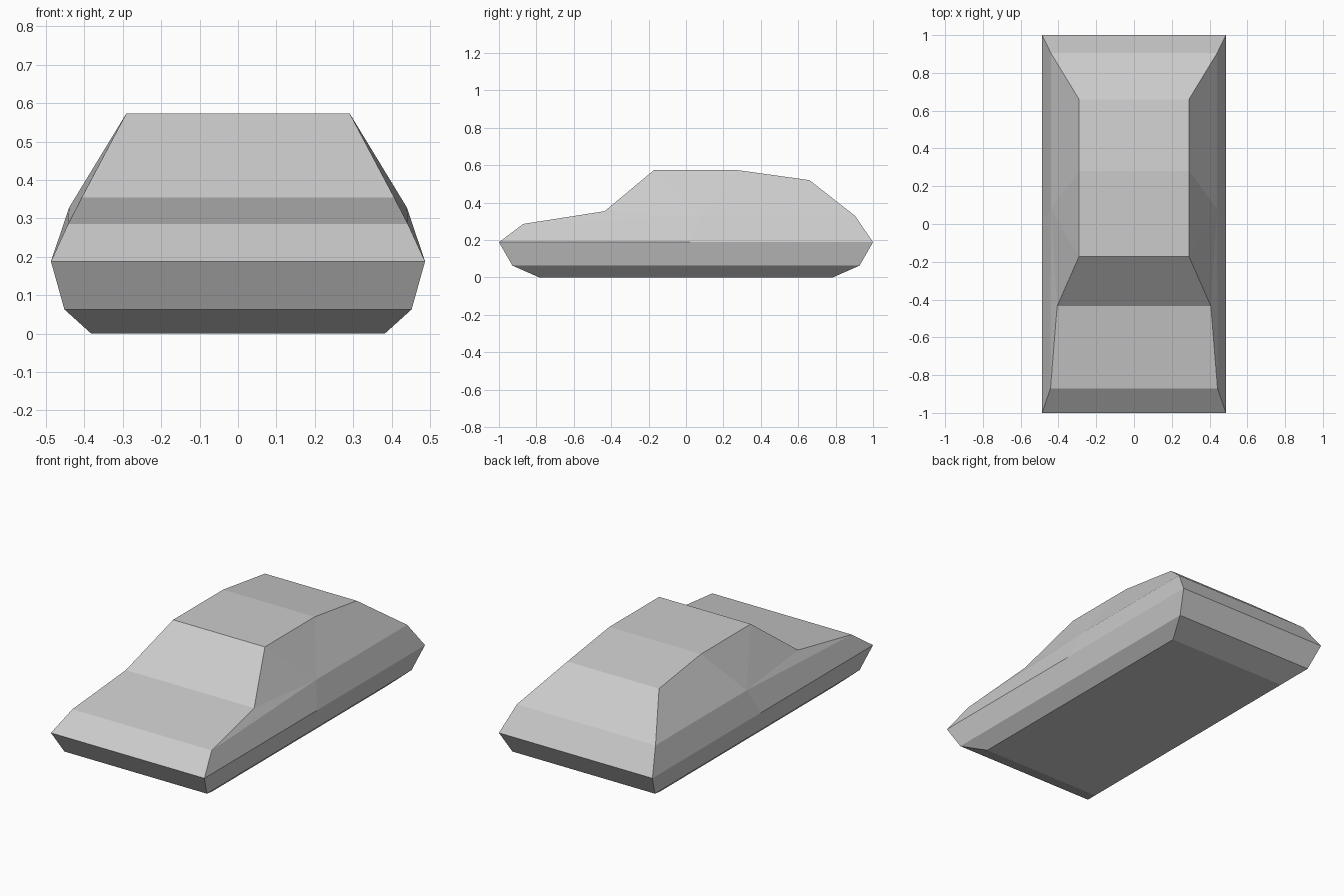
import bpy
import bmesh

cube = bpy.data.objects.get("Cube")
if cube:
    bpy.data.objects.remove(cube, do_unlink=True)

# Paint
paint = bpy.data.materials.new("light_grey")
paint.use_nodes = True
GREY = (0.6, 0.6, 0.6, 1)
paint.diffuse_color = GREY
paint.node_tree.nodes["Principled BSDF"].inputs["Base Color"].default_value = GREY

# Corner points of the left half: half width, y, z
corners = {
    "nose": (0.487, -1.0, 0.188),
    "hood_front": (0.442, -0.87, 0.286),
    "hood_back": (0.407, -0.435, 0.354),
    "roof_front": (0.291, -0.172, 0.573),
    "roof_mid": (0.291, 0.28, 0.573),
    "roof_back": (0.291, 0.66, 0.52),
    "trunk": (0.44, 0.905, 0.328),
    "tail": (0.487, 1.0, 0.188),
    "tail_low": (0.452, 0.928, 0.063),
    "floor_back": (0.382, 0.785, 0),
    "floor_front": (0.382, -0.785, 0),
    "nose_low": (0.452, -0.928, 0.063),
    "shoulder": (0.44, 0.08, 0.328),
    "belt": (0.487, 0.02, 0.188),
}
loop = list(corners)[:-2]

bm = bmesh.new()
left = {n: bm.verts.new(p) for n, p in corners.items()}
right = {n: bm.verts.new((-x, y, z)) for n, (x, y, z) in corners.items()}

# Panels running across the car, all the way round the profile
for a, b in zip(loop, loop[1:] + loop[:1]):
    bm.faces.new((left[a], left[b], right[b], right[a]))

# Side panels, meeting at the shoulder
sides = [
    "nose belt shoulder hood_front",
    "hood_front shoulder hood_back",
    "hood_back shoulder roof_front",
    "roof_front shoulder roof_mid",
    "shoulder trunk roof_back roof_mid",
    "belt tail trunk shoulder",
    "nose nose_low tail_low tail belt",
    "nose_low floor_front floor_back tail_low",
]
for side in (left, right):
    for panel in sides:
        bm.faces.new([side[n] for n in panel.split()])

bmesh.ops.recalc_face_normals(bm, faces=bm.faces)
mesh = bpy.data.meshes.new("car_body")
bm.to_mesh(mesh)
bm.free()
mesh.materials.append(paint)
bpy.context.collection.objects.link(bpy.data.objects.new("car_body", mesh))
